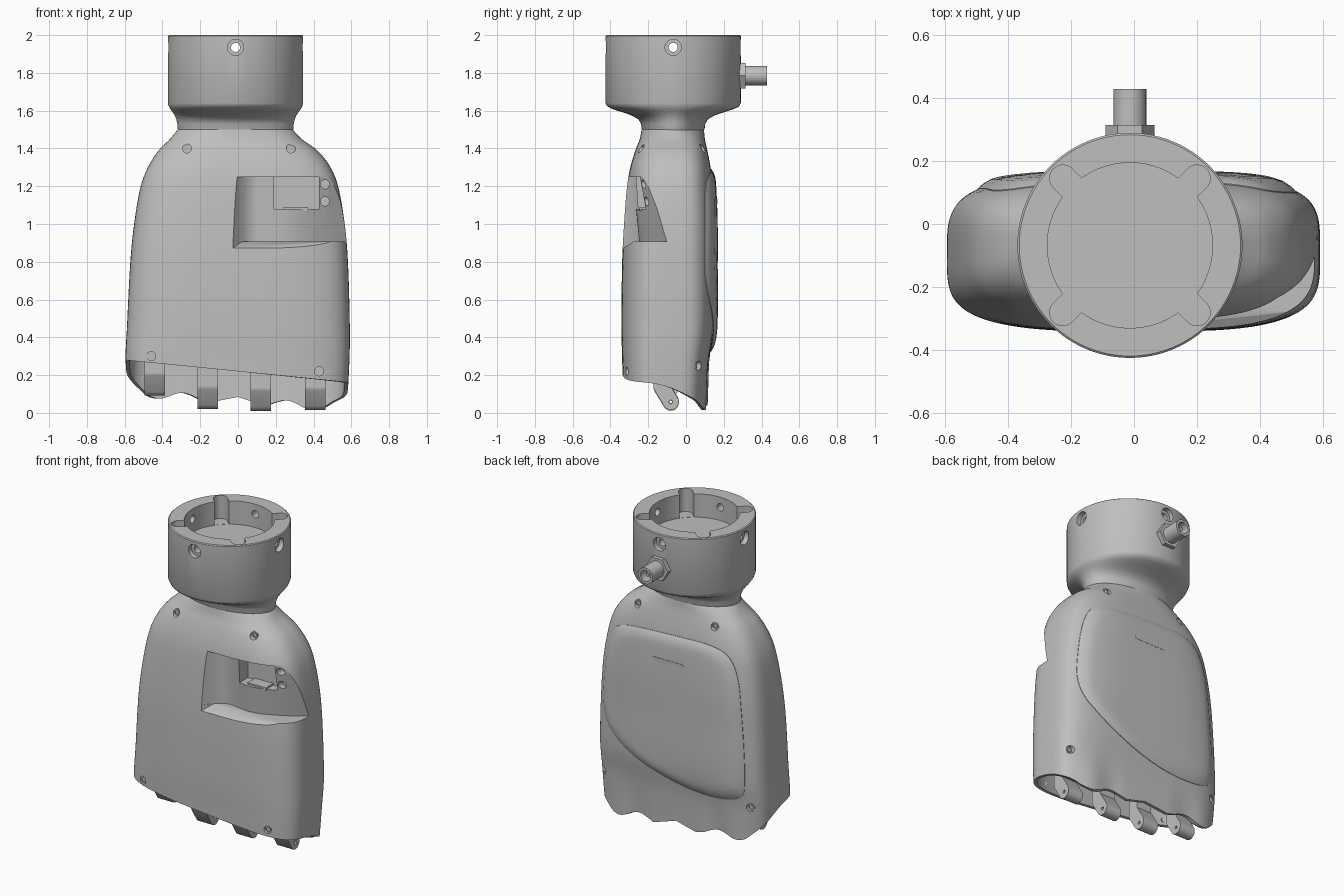
import bpy, bmesh, math
from mathutils import Vector, Matrix

if "Cube" in bpy.data.objects:
    bpy.data.objects.remove(bpy.data.objects["Cube"])

grey = bpy.data.materials.new("matte_grey")
grey.use_nodes = True
grey.diffuse_color = (0.52, 0.52, 0.52, 1)
grey.node_tree.nodes["Principled BSDF"].inputs["Base Color"].default_value = (0.52, 0.52, 0.52, 1)


# ---- helpers ----
def finish(name, bm):
    bmesh.ops.recalc_face_normals(bm, faces=bm.faces[:])
    mesh = bpy.data.meshes.new(name)
    bm.to_mesh(mesh)
    bm.free()
    mesh.materials.append(grey)
    obj = bpy.data.objects.new(name, mesh)
    bpy.context.collection.objects.link(obj)
    smooth(obj)
    return obj


def smooth(obj):
    obj.data.shade_smooth()
    obj.data.set_sharp_from_angle(angle=math.radians(35))


def loft(name, rings):
    """Skin a list of closed rings and cap both ends."""
    bm = bmesh.new()
    rows = [[bm.verts.new(p) for p in ring] for ring in rings]
    n = len(rows[0])
    for a, b in zip(rows, rows[1:]):
        for i in range(n):
            j = (i + 1) % n
            bm.faces.new((a[i], a[j], b[j], b[i]))
    bm.faces.new(rows[0])
    bm.faces.new(rows[-1])
    return finish(name, bm)


def hull(name, points):
    bm = bmesh.new()
    for p in points:
        bm.verts.new(p)
    bmesh.ops.convex_hull(bm, input=bm.verts[:])
    bmesh.ops.dissolve_limit(bm, angle_limit=0.01, verts=bm.verts[:], edges=bm.edges[:])
    return finish(name, bm)


def rod(name, start, end, radius, sides=24):
    start, end = Vector(start), Vector(end)
    axis = end - start
    bm = bmesh.new()
    turn = axis.to_track_quat('Z', 'Y').to_matrix().to_4x4()
    bmesh.ops.create_cone(bm, cap_ends=True, segments=sides, radius1=radius, radius2=radius,
                          depth=axis.length, matrix=Matrix.Translation((start + end) / 2) @ turn)
    return finish(name, bm)


def box(name, lo, hi):
    return hull(name, [(x, y, z) for x in (lo[0], hi[0]) for y in (lo[1], hi[1]) for z in (lo[2], hi[2])])


def carve(obj, cutters):
    for c in cutters:
        c.hide_render = True
        mod = obj.modifiers.new("cut", 'BOOLEAN')
        mod.operation, mod.solver, mod.object = 'DIFFERENCE', 'EXACT', c
    graph = bpy.context.evaluated_depsgraph_get()
    mesh = bpy.data.meshes.new_from_object(obj.evaluated_get(graph))
    obj.modifiers.clear()
    obj.data = mesh
    smooth(obj)
    for c in cutters:
        bpy.data.objects.remove(c)


def circle(r, n=32):
    return [(r * math.cos(2 * math.pi * i / n), r * math.sin(2 * math.pi * i / n)) for i in range(n)]


# ---- palm cross-sections: z, x min, x max, y min, y max, squareness ----
SECTIONS = [(0.0, -.575, .575, -.332, .105, 3.7), (.28, -.595, .59, -.338, .122, 3.6),
            (.45, -.588, .592, -.342, .146, 3.5), (.8, -.57, .582, -.338, .148, 3.4),
            (1.0, -.55, .565, -.328, .148, 3.3), (1.2, -.515, .53, -.312, .14, 3.1),
            (1.3, -.477, .49, -.295, .13, 3.0), (1.39, -.42, .42, -.268, .113, 2.8),
            (1.45, -.36, .337, -.245, .1, 2.5), (1.5, -.32, .29, -.235, .095, 2.0)]


def section(z):
    z = min(max(z, 0), 1.5)
    k = next(i for i in range(len(SECTIONS) - 1) if z <= SECTIONS[i + 1][0])
    a, b = SECTIONS[k], SECTIONS[k + 1]
    before, after = SECTIONS[max(k - 1, 0)], SECTIONS[min(k + 2, len(SECTIONS) - 1)]
    w, t = b[0] - a[0], (z - a[0]) / (b[0] - a[0])
    out = []
    for i in range(1, 6):
        m0 = (b[i] - before[i]) / (b[0] - before[0]) * w
        m1 = (after[i] - a[i]) / (after[0] - a[0]) * w
        d = b[i] - a[i]
        out.append(a[i] + t * (m0 + t * (3 * d - 2 * m0 - m1 + t * (m0 + m1 - 2 * d))))
    return out


def back_squareness(n):
    return 2 + (n - 2) * 1.5


def palm_point(angle, z, inset=0.0):
    x0, x1, y0, y1, n = section(z)
    c, s = math.cos(angle), math.sin(angle)
    if s > 0:
        n = back_squareness(n)
    x = (x0 + x1) / 2 + ((x1 - x0) / 2 - inset) * math.copysign(abs(c) ** (2 / n), c)
    y = (y0 + y1) / 2 + ((y1 - y0) / 2 - inset) * math.copysign(abs(s) ** (2 / n), s)
    if s > 0:  # knuckle ridges at the lower back
        y += 0.01 * s * max(0, 1 - z / 0.32) * math.cos((x + .16) * 2 * math.pi / .283)
    return x, y


def wall_y(x, z, side=1):
    """Surface depth at x and z: back for side 1, front for side -1."""
    x0, x1, y0, y1, n = section(z)
    if side > 0:
        n = back_squareness(n)
    u = min(1, abs((x - (x0 + x1) / 2) / ((x1 - x0) / 2)))
    return (y0 + y1) / 2 + side * (y1 - y0) / 2 * (1 - u ** n) ** (1 / n)


def hem(angle):
    """Height of the lower edge: slanted in front, scalloped behind."""
    x, y = palm_point(angle, 0.2)
    t = min(1, max(0, (y + .27) / .36)) ** 2.3
    back = .065 - .07 * x - .02 * math.cos((x + .16) * 2 * math.pi / .283)
    return (1 - t) * (.22 - .1 * x) + t * back


COLS, ROWS = 128, 44
angles = [2 * math.pi * i / COLS for i in range(COLS)]
rings = [[(*palm_point(a, .5, .035), .5) for a in angles],
         [(*palm_point(a, hem(a), .02), hem(a)) for a in angles]]
for r in range(ROWS + 1):
    t = 1 - (1 - r / ROWS) ** 1.4
    heights = [hem(a) + (1.5 - hem(a)) * t for a in angles]
    rings.append([(*palm_point(a, z), z) for a, z in zip(angles, heights)])
palm = loft("palm_shell", rings)

# ---- thumb pocket, socket window and screw holes ----
plan = [(-.035, -.5), (-.035, -.345), (0, -.3), (.035, -.262), (.07, -.237), (.11, -.228), (.17, -.238),
        (.25, -.248), (.33, -.233), (.4, -.203), (.48, -.162), (.55, -.118), (.75, .02), (.75, -.5)]
pocket = loft("pocket_cutter", [[(x, y - lean * max(0, x) if -.34 < y < .03 else y, z) for x, y in plan]
                                for z, lean in ((.908, 0), (1.25, .13))])
ramp = hull("ramp_cutter", [(x, y, z) for y, left, low in ((-.275, .024, .909), (-.345, -.035, .866), (-.5, -.035, .77))
                            for x in (left, .75) for z in (low, .95)])
cutters = [pocket, ramp, box("window_cutter", (.19, -.4, 1.08), (.43, -.17, 1.249))]
for z in (1.12, 1.21):
    cutters.append(rod("pin_cutter", (.46, -.4, z), (.46, -.17, z), .024))
heads = []
for side, spots in ((-1, ((-.27, 1.4), (.28, 1.4), (-.46, .3), (.43, .22))),
                    (1, ((-.27, 1.4), (.28, 1.4), (-.52, .3), (.54, .25)))):
    for x, z in spots:
        y = wall_y(x, z, side)
        cutters.append(rod("screw_cutter", (x, y + side * .3, z), (x, y - side * .015, z), .024))
        heads.append(((x, y - side * .025, z), (x, y - side * .008, z)))
carve(palm, cutters)
for i, (a, b) in enumerate(heads):
    rod(f"screw_head_{i + 1}", a, b, .014)
box("socket_bracket", (.24, -.245, 1.07), (.37, -.165, 1.09))

# ---- raised panel on the back of the hand ----
outline = [(.38, 1.265), (0, 1.29), (-.34, 1.295), (-.445, 1.16), (-.48, .85), (-.505, .42), (-.46, .335),
           (-.2, .31), (.1, .37), (.35, .48), (.525, .64), (.51, .95), (.46, 1.17)]
for _ in range(3):  # round the corners
    pairs = list(zip(outline, outline[1:] + outline[:1]))
    outline = [(a[0] * k + b[0] * (1 - k), a[1] * k + b[1] * (1 - k)) for a, b in pairs for k in (.75, .25)]
panel_rings = []
for scale, lift in ((1, -.03), (1, .003), (.985, .007), (.96, .012), (.92, .018), (.87, .02),
                    (.8, .02), (.65, .02), (.5, .02), (.3, .02), (.1, .02)):
    ring = [(x * scale, .82 + (z - .82) * scale) for x, z in outline]
    panel_rings.append([(x, wall_y(x, z) + lift, z) for x, z in ring])
loft("back_panel", panel_rings)
hull("panel_slot_bar", [(cx + x, y, 1.12 + z) for cx in (-.085, .115)
                        for x, z in circle(.013, 16) for y in (.15, wall_y(0, 1.12) + .022)])

# ---- wrist collar ----
CX, CY = -.013, -.068
collar_rows = [(1.495, .303, .163), (1.505, .307, .167), (1.53, .308, .17), (1.555, .314, .185),
               (1.575, .322, .22), (1.592, .333, .27), (1.608, .345, .32), (1.622, .353, .348),
               (1.64, .358, .358), (1.995, .358, .358), (2.0, .352, .352)]
collar = loft("wrist_collar", [[(CX + hx * x, CY + hy * y, z) for x, y in circle(1, 96)]
                               for z, hx, hy in collar_rows])
cutters = [rod("cavity_cutter", (CX, CY, 1.85), (CX, CY, 2.1), .263, 64)]
for k in range(4):
    a = math.radians(45 + 90 * k)
    cutters.append(hull("notch_cutter", [(CX + r * math.cos(a) + x, CY + r * math.sin(a) + y, z)
                                         for r in (.2, .302) for x, y in circle(.042) for z in (1.851, 2.1)]))
    d = Vector((math.cos(a + math.pi / 4), math.sin(a + math.pi / 4), 0))
    hub = Vector((CX, CY, 1.935))
    cutters.append(rod("hole_cutter", hub + d * .2, hub + d * .4, .024))
    cutters.append(rod("countersink_cutter", hub + d * .325, hub + d * .45, .043))
carve(collar, cutters)

# ---- cable connector on the back of the collar ----
PZ = 1.785
hull("connector_nut", [(CX + x, y, PZ + z) for x, z in circle(.078, 6) for y in (.26, .315)])
plug = rod("connector_plug", (CX, .3, PZ), (CX, .43, PZ), .052, 32)
carve(plug, [rod("bore_cutter", (CX, .37, PZ), (CX, .5, PZ), .036)])
rod("connector_pin", (CX, .36, PZ), (CX, .41, PZ), .012)

# ---- finger hinge lugs under the palm ----
for i, (x, bottom) in enumerate(((-.44, .09), (-.16, .02), (.12, .01), (.41, .015))):
    w = .054
    tip, root = (-.08, bottom + .043), (-.13, bottom + .125)
    lug = hull(f"finger_lug_{i + 1}", [(x + s, c[0] + y, c[1] + z) for s in (-w, w)
                                       for c in (tip, root) for y, z in circle(.042, 24)])
    carve(lug, [rod("hinge_cutter", (x - .1, tip[0], tip[1]), (x + .1, tip[0], tip[1]), .01, 16)])
    box(f"finger_stem_{i + 1}", (x - w, -.172, bottom + .12), (x + w, -.1, .52))
